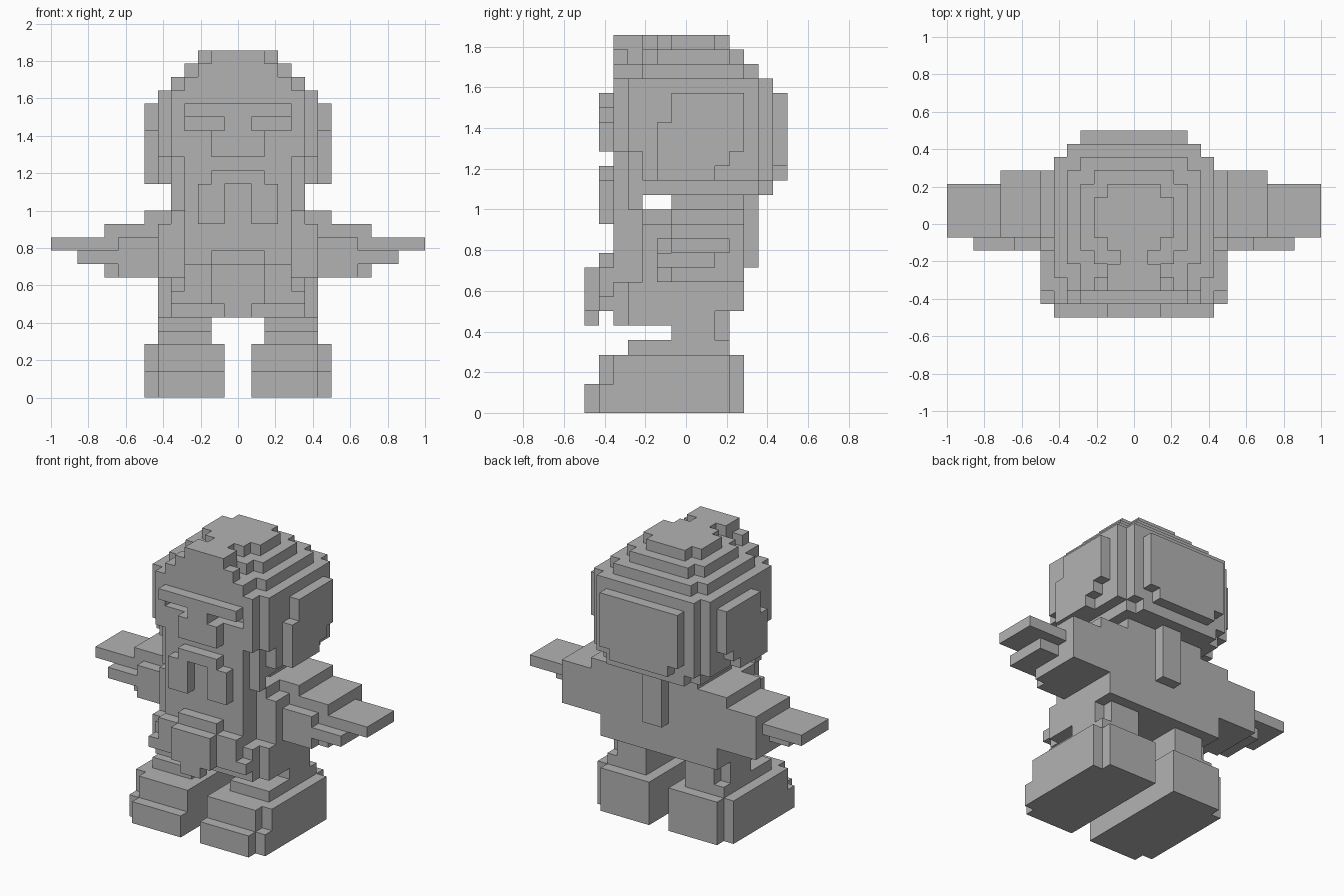
import bpy
import bmesh
from mathutils import Vector

UNIT = 1 / 14  # edge length of one block

cube = bpy.data.objects.get("Cube")
if cube:
    bpy.data.objects.remove(cube, do_unlink=True)

stone = bpy.data.materials.new("plain grey")
stone.use_nodes = True
grey = (0.45, 0.45, 0.45, 1)
stone.diffuse_color = grey
stone.node_tree.nodes["Principled BSDF"].inputs["Base Color"].default_value = grey

parts = {}      # part name -> set of block cells
filled = set()  # every cell already taken


def slab(part, x, y, z):
    """Fill a box of blocks, mirrored over the middle plane."""
    cells = parts.setdefault(part, set())
    for i in range(*x):
        for j in range(*y):
            for k in range(*z):
                for cell in ((i, j, k), (-1 - i, j, k)):
                    if cell not in filled:
                        filled.add(cell)
                        cells.add(cell)


# Feet with a stepped toe and trimmed outer corners
slab("feet", x=(1, 6), y=(-7, 4), z=(0, 2))
slab("feet", x=(1, 6), y=(-6, 4), z=(2, 4))
slab("feet", x=(6, 7), y=(-6, 3), z=(0, 2))
slab("feet", x=(6, 7), y=(-5, 3), z=(2, 4))

# Legs
slab("legs", x=(2, 6), y=(-4, 3), z=(4, 5))
slab("legs", x=(2, 5), y=(-1, 3), z=(5, 7))
slab("legs", x=(5, 6), y=(-1, 2), z=(5, 7))

# Skirt and torso
slab("skirt", x=(0, 6), y=(-4, -1), z=(6, 7))
slab("skirt", x=(0, 5), y=(-5, -4), z=(6, 7))
slab("torso", x=(0, 6), y=(-4, 4), z=(7, 9))
slab("torso", x=(0, 5), y=(-5, -4), z=(7, 9))
slab("torso", x=(0, 6), y=(-3, 4), z=(9, 13))
slab("torso", x=(0, 4), y=(-5, -3), z=(9, 13))
slab("torso", x=(0, 5), y=(-3, -1), z=(13, 14))
slab("shoulders", x=(0, 7), y=(-1, 4), z=(13, 14))

# Belly with a hanging front flap
slab("belly", x=(0, 2), y=(-6, -5), z=(10, 11))
slab("belly", x=(0, 4), y=(-6, -5), z=(8, 10))
slab("belly", x=(0, 5), y=(-6, -5), z=(7, 8))
slab("front_flap", x=(0, 2), y=(-7, -6), z=(7, 10))
slab("front_flap", x=(0, 1), y=(-7, -6), z=(6, 7))

# Sleeves and flat hands
slab("sleeves", x=(6, 10), y=(-1, 4), z=(9, 13))
slab("sleeves", x=(6, 9), y=(-2, -1), z=(9, 12))
slab("hands", x=(10, 14), y=(-1, 3), z=(11, 12))
slab("hands", x=(9, 12), y=(-2, 2), z=(10, 11))

# Neck and back braid
slab("neck", x=(0, 4), y=(-1, 4), z=(14, 15))
slab("back_braid", x=(0, 1), y=(4, 5), z=(10, 15))

# Beard with two hanging locks
slab("beard", x=(0, 4), y=(-5, -3), z=(13, 16))
slab("beard", x=(4, 5), y=(-4, -3), z=(14, 16))
slab("beard_locks", x=(1, 3), y=(-6, -5), z=(13, 16))
slab("beard_locks", x=(0, 2), y=(-6, -5), z=(16, 17))

# Head
slab("head", x=(0, 5), y=(-3, 5), z=(15, 16))
slab("head", x=(0, 4), y=(5, 6), z=(15, 16))
slab("head", x=(0, 6), y=(-3, 5), z=(16, 18))
slab("head", x=(0, 5), y=(-4, 6), z=(16, 18))
slab("head", x=(0, 4), y=(-5, -4), z=(16, 18))
slab("head", x=(0, 6), y=(-4, 5), z=(18, 22))
slab("head", x=(0, 5), y=(5, 6), z=(18, 22))
slab("head", x=(0, 5), y=(-5, -4), z=(18, 20))
slab("head", x=(4, 5), y=(-5, -4), z=(20, 21))
slab("head", x=(0, 5), y=(-5, -4), z=(21, 22))

# Nose, cheeks and brow
slab("nose", x=(0, 1), y=(-6, -4), z=(18, 21))
slab("cheeks", x=(1, 2), y=(-6, -5), z=(18, 20))
slab("brow", x=(0, 4), y=(-6, -5), z=(21, 22))

# Raised hair panels on the sides and back
slab("side_hair", x=(6, 7), y=(-1, 4), z=(20, 22))
slab("side_hair", x=(6, 7), y=(-2, 4), z=(18, 20))
slab("side_hair", x=(6, 7), y=(-2, 3), z=(17, 18))
slab("side_hair", x=(6, 7), y=(-2, 2), z=(16, 17))
slab("back_hair", x=(0, 4), y=(6, 7), z=(17, 22))
slab("back_hair", x=(0, 3), y=(6, 7), z=(16, 17))

# Stepped crown with a front crest
slab("crown", x=(0, 6), y=(-4, 5), z=(22, 23))
slab("crown", x=(0, 5), y=(-5, 6), z=(22, 23))
slab("crown", x=(0, 5), y=(-3, 4), z=(23, 24))
slab("crown", x=(0, 4), y=(-5, 5), z=(23, 24))
slab("crown", x=(0, 4), y=(-2, 3), z=(24, 25))
slab("crown", x=(0, 3), y=(-3, 4), z=(24, 25))
slab("crown", x=(0, 3), y=(-1, 2), z=(25, 26))
slab("crown", x=(0, 2), y=(-2, 3), z=(25, 26))
slab("crest", x=(0, 3), y=(-5, -4), z=(24, 25))
slab("crest", x=(0, 2), y=(-4, -3), z=(24, 25))
slab("crest", x=(0, 1), y=(-4, -2), z=(25, 26))
slab("crest", x=(0, 2), y=(-5, -3), z=(25, 26))


def build(name, cells):
    """Skin the open sides of the cells and merge the flat areas."""
    bm = bmesh.new()
    verts = {}

    def corner(point):
        key = tuple(round(c) for c in point)
        if key not in verts:
            verts[key] = bm.verts.new(Vector(key) * UNIT)
        return verts[key]

    axes = [Vector(row) for row in ((1, 0, 0), (0, 1, 0), (0, 0, 1))]
    for cell in sorted(cells):
        base = Vector(cell)
        for a in range(3):
            out, u, v = axes[a], axes[a - 2], axes[a - 1]
            for sign in (1, -1):
                if tuple(round(c) for c in base + out * sign) in filled:
                    continue
                start = base + out if sign > 0 else base
                loop = [start, start + u, start + u + v, start + v]
                bm.faces.new([corner(p) for p in loop[::sign]])
    bmesh.ops.dissolve_limit(bm, angle_limit=0.01, verts=bm.verts[:],
                             edges=bm.edges[:])
    mesh = bpy.data.meshes.new(name)
    bm.to_mesh(mesh)
    bm.free()
    mesh.materials.append(stone)
    bpy.context.collection.objects.link(bpy.data.objects.new(name, mesh))


for part_name, part_cells in parts.items():
    build(part_name, part_cells)
